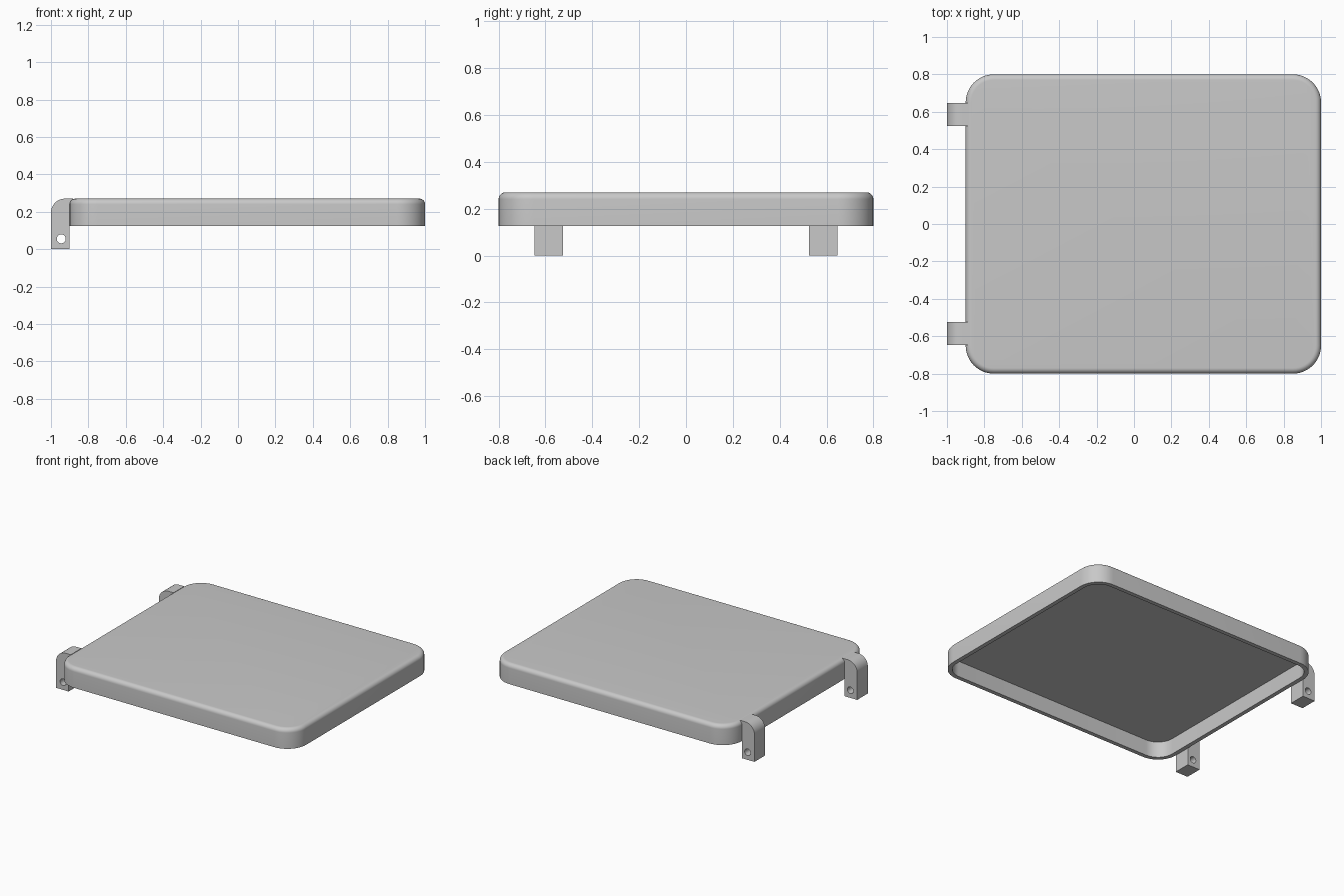
import bpy, bmesh, math

if "Cube" in bpy.data.objects:
    bpy.data.objects.remove(bpy.data.objects["Cube"])

gray = bpy.data.materials.new("plain gray")
gray.diffuse_color = (0.58, 0.58, 0.58, 1)
gray.use_nodes = True
gray.node_tree.nodes["Principled BSDF"].inputs["Base Color"].default_value = gray.diffuse_color

X0, X1, Y = -0.9, 1.0, 0.8          # lid footprint
Z0, Z1 = 0.125, 0.27                # rim and top heights
CORNER, FILLET, WALL = 0.15, 0.03, 0.03


def finish(ob):
    ob.data.materials.clear()
    ob.data.materials.append(gray)
    bpy.ops.object.select_all(action='DESELECT')
    bpy.context.view_layer.objects.active = ob
    ob.select_set(True)
    bpy.ops.object.shade_smooth_by_angle(angle=math.radians(30))


def ring(bm, inset, z, steps=12):
    """Rounded rectangle loop, inset from the lid footprint."""
    r = CORNER - inset
    centres = [(X1 - CORNER, Y - CORNER), (X0 + CORNER, Y - CORNER),
               (X0 + CORNER, CORNER - Y), (X1 - CORNER, CORNER - Y)]
    verts = []
    for k, (cx, cy) in enumerate(centres):
        for i in range(steps + 1):
            a = math.pi / 2 * (k + i / steps)
            verts.append(bm.verts.new((cx + r * math.cos(a), cy + r * math.sin(a), z)))
    return verts


# Hollow lid: inner ceiling, inner wall, rim, outer wall, rounded edge, top
bm = bmesh.new()
section = [(WALL, Z1 - WALL), (WALL, Z0), (0, Z0)]
for i in range(9):
    a = math.pi / 2 * i / 8
    section.append((FILLET * (1 - math.cos(a)), Z1 - FILLET + FILLET * math.sin(a)))
rings = [ring(bm, *p) for p in section]
for lo, hi in zip(rings, rings[1:]):
    for i in range(len(lo)):
        j = (i + 1) % len(lo)
        bm.faces.new((lo[i], lo[j], hi[j], hi[i]))
bm.faces.new(rings[-1])
bm.faces.new(rings[0][::-1])
bmesh.ops.recalc_face_normals(bm, faces=bm.faces)
mesh = bpy.data.meshes.new("lid")
bm.to_mesh(mesh)
bm.free()
lid = bpy.data.objects.new("lid", mesh)
bpy.context.collection.objects.link(lid)
finish(lid)


# Hinge brackets: rounded outline with a pin hole, extruded along y
def hinge_bracket(name, y):
    outline = [(-1, 0), (-0.9, 0), (-0.9, 0.14), (-0.883, 0.14), (-0.883, Z1)]
    r = 0.075
    for i in range(13):
        a = math.pi / 2 * (1 + i / 12)
        outline.append((-1 + r + r * math.cos(a), Z1 - r + r * math.sin(a)))
    hole = [(-0.945 + 0.024 * math.cos(t * math.pi / 12),
             0.055 + 0.024 * math.sin(t * math.pi / 12)) for t in range(24)]
    curve = bpy.data.curves.new(name, 'CURVE')
    curve.dimensions = '2D'
    curve.fill_mode = 'BOTH'
    curve.extrude = 0.061
    for pts in (outline, hole):
        spline = curve.splines.new('POLY')
        spline.points.add(len(pts) - 1)
        for p, (x, z) in zip(spline.points, pts):
            p.co = (x, z, 0, 1)
        spline.use_cyclic_u = True
    ob = bpy.data.objects.new(name, curve)
    bpy.context.collection.objects.link(ob)
    ob.location.y = y
    ob.rotation_euler.x = math.pi / 2
    bpy.ops.object.select_all(action='DESELECT')
    bpy.context.view_layer.objects.active = ob
    ob.select_set(True)
    bpy.ops.object.convert(target='MESH')
    ob = bpy.context.object
    # Weld the caps to the sides
    bm = bmesh.new()
    bm.from_mesh(ob.data)
    bmesh.ops.remove_doubles(bm, verts=bm.verts, dist=0.0005)
    bmesh.ops.recalc_face_normals(bm, faces=bm.faces)
    bm.to_mesh(ob.data)
    bm.free()
    finish(ob)


hinge_bracket("front_hinge_bracket", -0.586)
hinge_bracket("back_hinge_bracket", 0.586)
